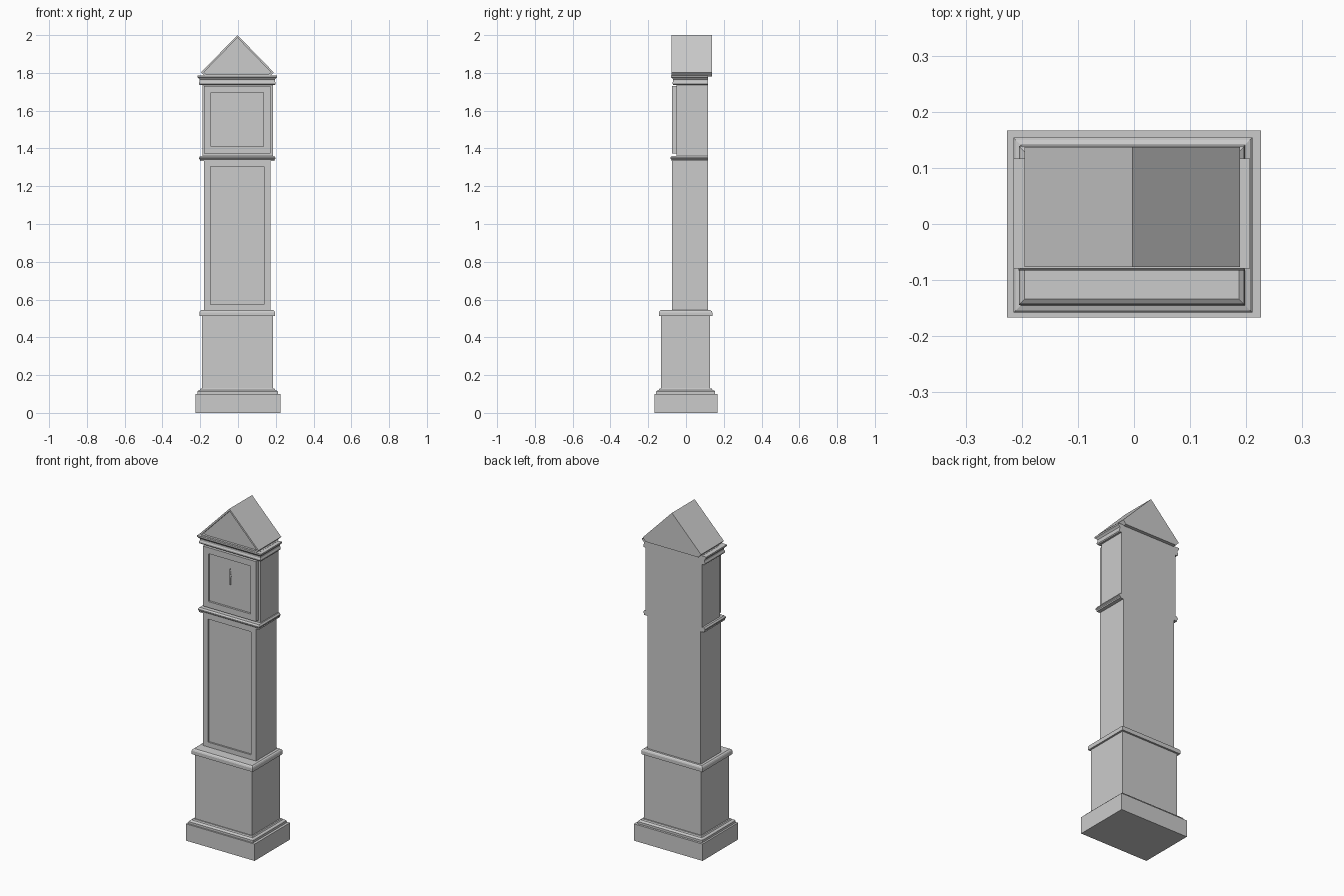
import bpy, bmesh

if "Cube" in bpy.data.objects:
    bpy.data.objects.remove(bpy.data.objects["Cube"])

CX = -0.004  # centre line of the upright case


def finish(name, bm):
    bmesh.ops.recalc_face_normals(bm, faces=bm.faces)
    mesh = bpy.data.meshes.new(name)
    bm.to_mesh(mesh)
    bm.free()
    ob = bpy.data.objects.new(name, mesh)
    bpy.context.collection.objects.link(ob)
    return ob


def extrude(bm, points, y0, y1):
    """Prism from an outline in the front plane, returns its front face."""
    front = bm.faces.new([bm.verts.new((x, y0, z)) for x, z in points])
    n = len(points)
    back = [bm.verts.new((x, y1, z)) for x, z in points]
    fv = list(front.verts)
    bm.faces.new(back[::-1])
    for i in range(n):
        j = (i + 1) % n
        bm.faces.new((fv[j], fv[i], back[i], back[j]))
    return front


def prism(name, points, y0, y1, inset=0, depth=0):
    """Prism with an optional recessed panel in its front."""
    bm = bmesh.new()
    front = extrude(bm, points, y0, y1)
    if inset:
        bmesh.ops.recalc_face_normals(bm, faces=bm.faces)
        # a step inward, then a straight push back
        bmesh.ops.inset_region(bm, faces=[front], thickness=inset)
        ret = bmesh.ops.extrude_discrete_faces(bm, faces=[front])
        for v in ret["faces"][0].verts:
            v.co.y += depth
    return finish(name, bm)


def box(name, hw, y0, y1, z0, z1, cx=CX, **kw):
    pts = [(cx - hw, z0), (cx + hw, z0), (cx + hw, z1), (cx - hw, z1)]
    return prism(name, pts, y0, y1, **kw)


def moulding(name, hw, y0, y1, profile, wrap_back=True, cx=CX):
    """Stack of rectangles; profile holds (projection, z)."""
    bm = bmesh.new()
    rings = []
    for p, z in profile:
        b = y1 + (p if wrap_back else 0)
        rings.append([bm.verts.new(c) for c in (
            (cx - hw - p, y0 - p, z), (cx + hw + p, y0 - p, z),
            (cx + hw + p, b, z), (cx - hw - p, b, z))])
    bm.faces.new(rings[0][::-1])
    bm.faces.new(rings[-1])
    for a, b in zip(rings, rings[1:]):
        for i in range(4):
            j = (i + 1) % 4
            bm.faces.new((a[i], a[j], b[j], b[i]))
    return finish(name, bm)


# Plinth and lower case
box("plinth", 0.226, -0.167, 0.167, 0, 0.10, cx=0)
moulding("plinth_moulding", 0.188, -0.133, 0.129,
         [(0.025, 0.10), (0.025, 0.113), (0.021, 0.118), (0.012, 0.121),
          (0.008, 0.128), (0.0, 0.128)], cx=-0.002)
box("lower_case", 0.188, -0.133, 0.128, 0.10, 0.515, cx=-0.002)
moulding("waist_moulding", 0.188, -0.131, 0.126,
         [(0, 0.512), (0.013, 0.512), (0.013, 0.532), (0.010, 0.539),
          (0.003, 0.544)])

# Trunk with recessed door panel
box("trunk", 0.175, -0.075, 0.117, 0.54, 1.337, inset=0.046, depth=0.01)
moulding("hood_ledge", 0.179, -0.060, 0.117,
         [(0.012, 1.333), (0.018, 1.333), (0.018, 1.341), (0.023, 1.346),
          (0.023, 1.352), (0.019, 1.357), (0.016, 1.361)], False)

# Hood, door and hands
box("hood", 0.186, -0.05, 0.117, 1.358, 1.787, cx=-0.002)
box("hood_door", 0.175, -0.075, -0.05, 1.374, 1.731, inset=0.051, depth=0.012)


def hand(name, length, y):
    x, z = CX, 1.552
    pts = [(-0.0025, -0.008), (0.0025, -0.008), (0.002, length * 0.55),
           (0.006, length * 0.68), (0, length), (-0.006, length * 0.68),
           (-0.002, length * 0.55)]
    prism(name, [(x + a, z + b) for a, b in pts], y, y + 0.002)


hand("minute_hand", 0.092, -0.070)
hand("hour_hand", 0.06, -0.067)

# Crown moulding on front and sides
moulding("crown_moulding", 0.186, -0.054, 0.117,
         [(0, 1.736), (0.013, 1.736), (0.017, 1.741), (0.017, 1.749),
          (0.014, 1.755), (0.014, 1.766), (0.019, 1.772), (0.025, 1.777),
          (0.025, 1.786), (0, 1.786)], False)

# Gabled roof with recessed pediment
prism("gable_roof", [(-0.176, 1.782), (0.170, 1.782), (0.189, 1.803),
                     (-0.003, 2.0), (-0.195, 1.803)],
      -0.077, 0.137, inset=0.014, depth=0.014)
